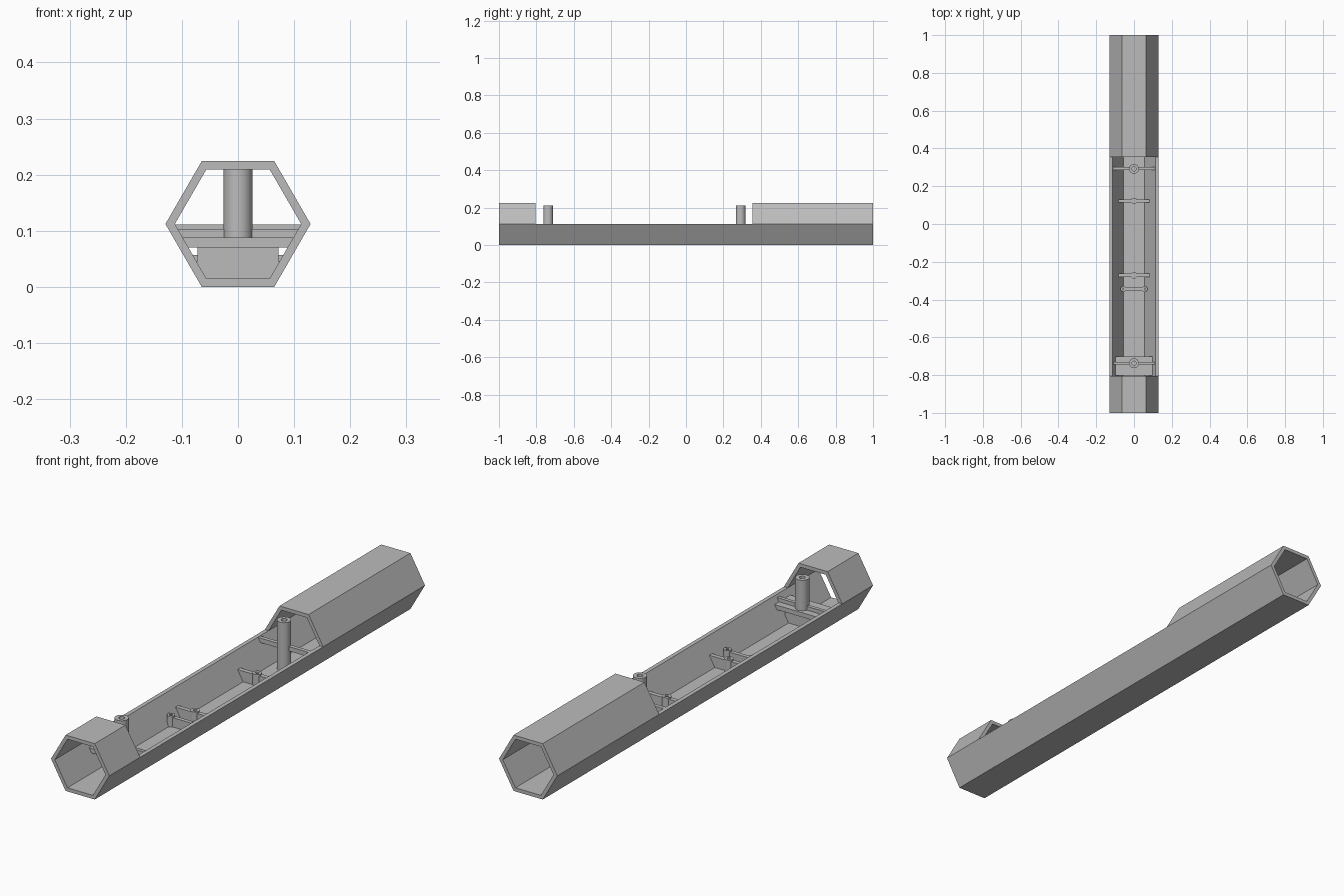
import bpy, bmesh, math

old = bpy.data.objects.get("Cube")
if old:
    bpy.data.objects.remove(old, do_unlink=True)

grey = bpy.data.materials.new("plain grey")
grey.use_nodes = True
colour = (0.5, 0.5, 0.5, 1)
grey.diffuse_color = colour
grey.node_tree.nodes["Principled BSDF"].inputs["Base Color"].default_value = colour

MID = 0.112      # height of the tube axis
WALL = 0.0145    # wall thickness, measured across the flats
FLOOR = WALL


def finish(name, bm):
    bmesh.ops.recalc_face_normals(bm, faces=bm.faces)
    mesh = bpy.data.meshes.new(name)
    bm.to_mesh(mesh)
    bm.free()
    mesh.materials.append(grey)
    obj = bpy.data.objects.new(name, mesh)
    bpy.context.collection.objects.link(obj)
    return obj


def prism(name, outline, y0, y1):
    """Extrude an x-z outline along y."""
    bm = bmesh.new()
    face = bm.faces.new([bm.verts.new((x, y0, z)) for x, z in outline])
    extruded = bmesh.ops.extrude_face_region(bm, geom=[face])["geom"]
    verts = [v for v in extruded if isinstance(v, bmesh.types.BMVert)]
    bmesh.ops.translate(bm, verts=verts, vec=(0, y1 - y0, 0))
    return finish(name, bm)


def box(name, half_x, y0, y1, z0, z1):
    return prism(name, [(-half_x, z0), (half_x, z0), (half_x, z1), (-half_x, z1)], y0, y1)


def hexagon(apothem):
    r = apothem / math.cos(math.pi / 6)
    return [(r * math.cos(i * math.pi / 3), MID + apothem * round(math.sin(i * math.pi / 3) * 1.1547))
            for i in range(6)]


def cross_plate(name, y, thick, z0, z1):
    """Plate that fills the lower half of the tube from wall to wall."""
    def half(z):
        return (MID - WALL) / math.sqrt(3) + (z - FLOOR) / math.sqrt(3) + 0.003
    outline = [(-half(z0), z0), (half(z0), z0), (half(z1), z1), (-half(z1), z1)]
    return prism(name, outline, y - thick / 2, y + thick / 2)


def post(name, x, y, radius, bore, z0, z1):
    """Round post with a blind screw hole in its top."""
    bm = bmesh.new()
    depth = (z1 - z0) * 0.5
    profile = [(0, z0), (radius, z0), (radius, z1), (bore, z1), (bore, z1 - depth), (0, z1 - depth)]
    verts = [bm.verts.new((x + r, y, z)) for r, z in profile]
    edges = [bm.edges.new(pair) for pair in zip(verts, verts[1:])]
    bmesh.ops.spin(bm, geom=verts + edges, cent=(x, y, 0), axis=(0, 0, 1),
                   angle=math.tau, steps=32)
    bmesh.ops.remove_doubles(bm, verts=bm.verts, dist=0.0001)
    obj = finish(name, bm)
    bpy.ops.object.select_all(action="DESELECT")
    obj.select_set(True)
    bpy.context.view_layer.objects.active = obj
    bpy.ops.object.shade_smooth_by_angle(angle=math.radians(35))
    return obj


def cut(target, cutter):
    mod = target.modifiers.new("cut", "BOOLEAN")
    mod.operation = "DIFFERENCE"
    mod.solver = "EXACT"
    mod.object = cutter
    bpy.context.view_layer.objects.active = target
    bpy.ops.object.modifier_apply(modifier=mod.name)
    bpy.data.objects.remove(cutter, do_unlink=True)


# Hexagonal tube, hollow along its length and open on top between the end sleeves
tube = prism("hexagonal_tube", hexagon(MID), -1, 1)
cut(tube, prism("bore_cutter", hexagon(MID - WALL), -1.1, 1.1))
cut(tube, box("opening_cutter", 0.2, -0.805, 0.355, MID, 0.3))

# Front mount: notched bulkhead, shelf, crossbar and tall post
box("front_bulkhead", 0.072, -0.75, -0.73, 0.025, 0.075)
cross_plate("front_bulkhead_foot", -0.74, 0.02, FLOOR - 0.002, 0.045)
cross_plate("front_shelf", -0.752, 0.1, 0.07, 0.088)
cross_plate("front_crossbar", -0.737, 0.014, 0.085, 0.103)
post("front_post", 0, -0.737, 0.026, 0.011, 0.086, 0.21)

# Rear mount: crossbar and tall post standing on the floor
cross_plate("rear_crossbar", 0.295, 0.016, 0.093, 0.111)
post("rear_post", 0, 0.292, 0.026, 0.011, FLOOR - 0.002, 0.21)

# Two low ribs, each with a central screw boss
for label, y in (("middle", -0.272), ("rear", 0.122)):
    cross_plate(label + "_rib", y, 0.018, FLOOR - 0.002, 0.057)
    post(label + "_rib_boss", 0, y, 0.017, 0.007, FLOOR - 0.002, 0.063)

# Short rib with a screw boss at each end
box("short_rib", 0.055, -0.352, -0.336, FLOOR - 0.002, 0.052)
for side, x in (("left", 0.056), ("right", -0.056)):
    post(side + "_short_rib_boss", x, -0.344, 0.015, 0.006, FLOOR - 0.002, 0.058)
